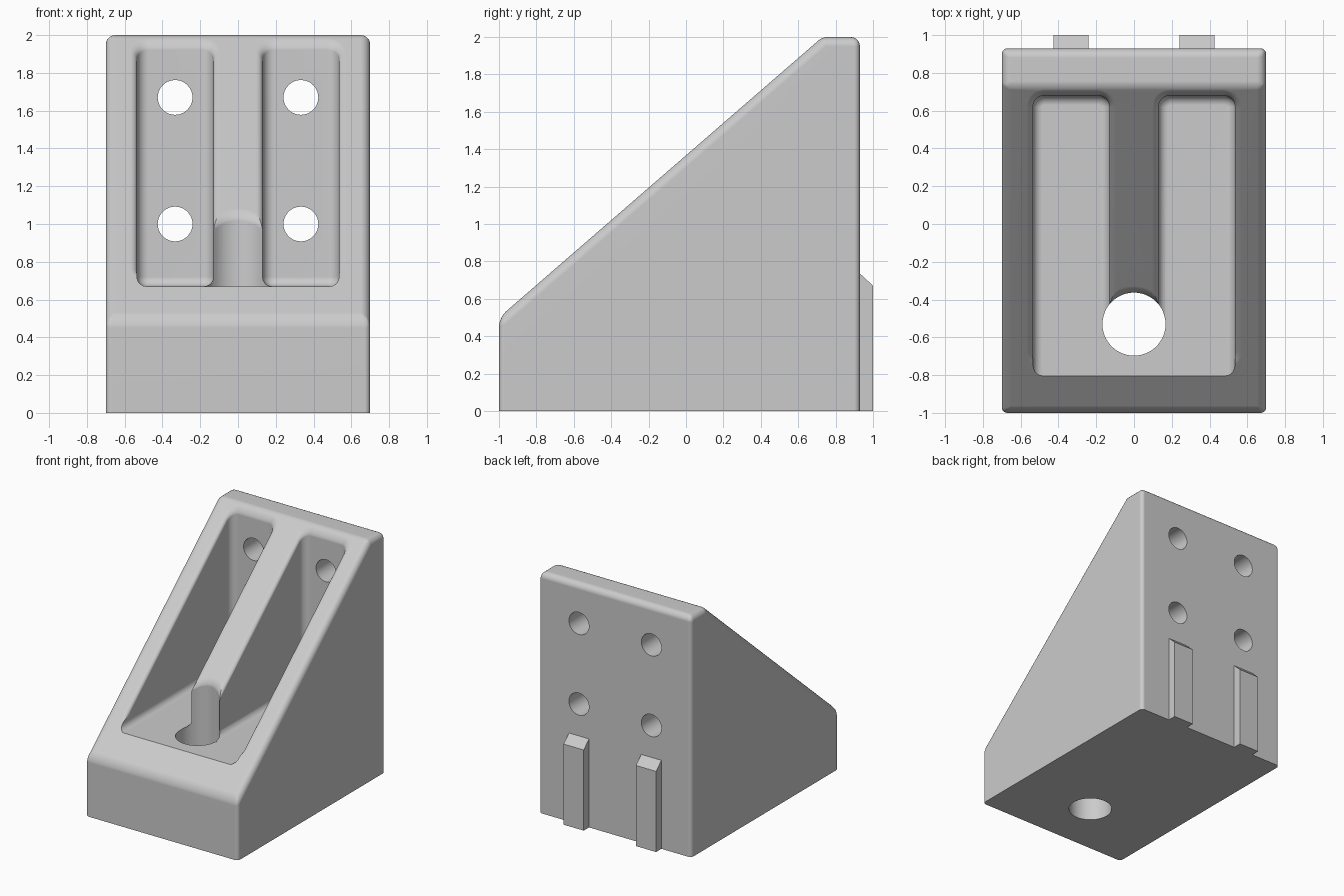
import bpy, bmesh, math

if "Cube" in bpy.data.objects:
    bpy.data.objects.remove(bpy.data.objects["Cube"])

FLOOR, RIM, FILLET = 0.67, 0.035, 0.05


def slope(y):
    return 0.5 + (y + 1.0) * 1.5 / 1.73


grey = bpy.data.materials.new("plain grey")
grey.diffuse_color = (0.6, 0.6, 0.6, 1)
grey.use_nodes = True
grey.node_tree.nodes["Principled BSDF"].inputs["Base Color"].default_value = grey.diffuse_color


def finish(name, bm):
    bmesh.ops.remove_doubles(bm, verts=bm.verts, dist=1e-5)
    bmesh.ops.recalc_face_normals(bm, faces=bm.faces)
    mesh = bpy.data.meshes.new(name)
    bm.to_mesh(mesh)
    bm.free()
    obj = bpy.data.objects.new(name, mesh)
    bpy.context.collection.objects.link(obj)
    mesh.materials.append(grey)
    return obj


def extrude_profile(name, profile, x0, x1):
    """Side profile of (y, z) points swept along x."""
    bm = bmesh.new()
    face = bm.faces.new([bm.verts.new((x0, y, z)) for y, z in profile])
    ext = bmesh.ops.extrude_face_region(bm, geom=[face])
    moved = [v for v in ext["geom"] if isinstance(v, bmesh.types.BMVert)]
    bmesh.ops.translate(bm, verts=moved, vec=(x1 - x0, 0, 0))
    return finish(name, bm)


def rounded_rect(x0, x1, y0, y1, r, grow, seg):
    pts = []
    corners = [(x1 - r, y1 - r), (x0 + r, y1 - r), (x0 + r, y0 + r), (x1 - r, y0 + r)]
    for q, (cx, cy) in enumerate(corners):
        for i in range(seg + 1):
            a = math.pi / 2 * (q + i / seg)
            pts.append((cx + (r + grow) * math.cos(a), cy + (r + grow) * math.sin(a)))
    return pts


def loft(name, rect, layers, seg=6):
    """Stack of rounded rectangles; each layer is (growth, height function)."""
    bm = bmesh.new()
    rings = [[bm.verts.new((x, y, height(y))) for x, y in rounded_rect(*rect, grow, seg)]
             for grow, height in layers]
    n = len(rings[0])
    for a, b in zip(rings, rings[1:]):
        for i in range(n):
            j = (i + 1) % n
            bm.faces.new((a[i], a[j], b[j], b[i]))
    bm.faces.new(rings[0][::-1])
    bm.faces.new(rings[-1])
    return finish(name, bm)


def flat(z):
    return lambda y: z


def below_slope(d):
    return lambda y: slope(y) - d


def apply_all(obj):
    bpy.context.view_layer.objects.active = obj
    for m in list(obj.modifiers):
        bpy.ops.object.modifier_apply(modifier=m.name)


# Wedge body with rounded outer edges and a sharp base
body = extrude_profile("bracket_body",
                       [(-1, 0), (0.93, 0), (0.93, 2), (0.73, 2), (-1, 0.5)], -0.7, 0.7)
weights = body.data.attributes.new("bevel_weight_edge", 'FLOAT', 'EDGE')
for e in body.data.edges:
    a, b = (body.data.vertices[i].co for i in e.vertices)
    if max(a.z, b.z) < 0.01:
        w = 0.0
    elif min(a.z, b.z) < 0.01:
        w = 0.6
    elif abs(a.y - 0.73) < 0.01 and abs(b.y - 0.73) < 0.01:
        w = 0.5
    else:
        w = 1.0
    weights.data[e.index].value = w
bev = body.modifiers.new("rounding", 'BEVEL')
bev.limit_method, bev.width, bev.segments = 'WEIGHT', 0.05, 5
apply_all(body)

# Layers for rounded floors and rounded rims
steps = [i / 5 * math.pi / 2 for i in range(6)]
floor_layers = [(-FILLET * (1 - math.sin(t)), flat(FLOOR + FILLET * (1 - math.cos(t))))
                for t in steps] + [(0, flat(2.3))]
rim_layers = [(RIM * (1 - math.cos(t)), below_slope(RIM * (1 - math.sin(t))))
              for t in steps] + [(RIM, below_slope(-0.1))]

cutters = []
for s in (-1, 1):
    x0, x1 = sorted((0.13 * s, 0.535 * s))
    # Pockets either side of the rib, with softened rims
    cutters.append(loft("pocket_cutter", (x0, x1, -1.2, 0.68, 0.06), floor_layers))
    cutters.append(loft("pocket_rim_cutter", (x0, x1, -0.74, 0.68, 0.06), rim_layers))
    # Screw holes through the back wall
    for z in (1.0, 1.67):
        bpy.ops.mesh.primitive_cylinder_add(vertices=40, radius=0.092, depth=0.6,
                                            location=(0.333 * s, 0.85, z),
                                            rotation=(math.pi / 2, 0, 0))
        cutters.append(bpy.context.object)

# Open floor in front of the rib
cutters.append(extrude_profile("front_gap_cutter",
                               [(-1.2, FLOOR), (-0.53, FLOOR), (-0.53, 1.4), (-1.2, 1.4)],
                               -0.185, 0.185))

# Base hole, which also hollows the end of the rib
hole = (-0.167, 0.167, -0.697, -0.363, 0.167)
cutters.append(loft("base_hole_cutter", hole, [(0, flat(-0.2)), (0, flat(2.3))], 12))
cutters.append(loft("rib_end_rim_cutter", hole, rim_layers, 12))

for c in cutters:
    c.hide_render = True
    m = body.modifiers.new("cut", 'BOOLEAN')
    m.operation, m.solver, m.object = 'DIFFERENCE', 'EXACT', c
apply_all(body)
for c in cutters:
    bpy.data.objects.remove(c)

# Locating tabs on the back
tabs = []
for side, s in (("left", -1), ("right", 1)):
    x0, x1 = sorted((0.24 * s, 0.425 * s))
    tabs.append(extrude_profile(side + "_tab",
                                [(0.9, 0), (1, 0), (1, 0.67), (0.93, 0.735), (0.9, 0.735)],
                                x0, x1))

# Smooth curved parts, keep corners crisp
for obj in [body] + tabs:
    bpy.ops.object.select_all(action='DESELECT')
    obj.select_set(True)
    bpy.context.view_layer.objects.active = obj
    bpy.ops.object.shade_smooth_by_angle(angle=math.radians(30))
wn = body.modifiers.new("even_shading", 'WEIGHTED_NORMAL')
wn.keep_sharp = True
